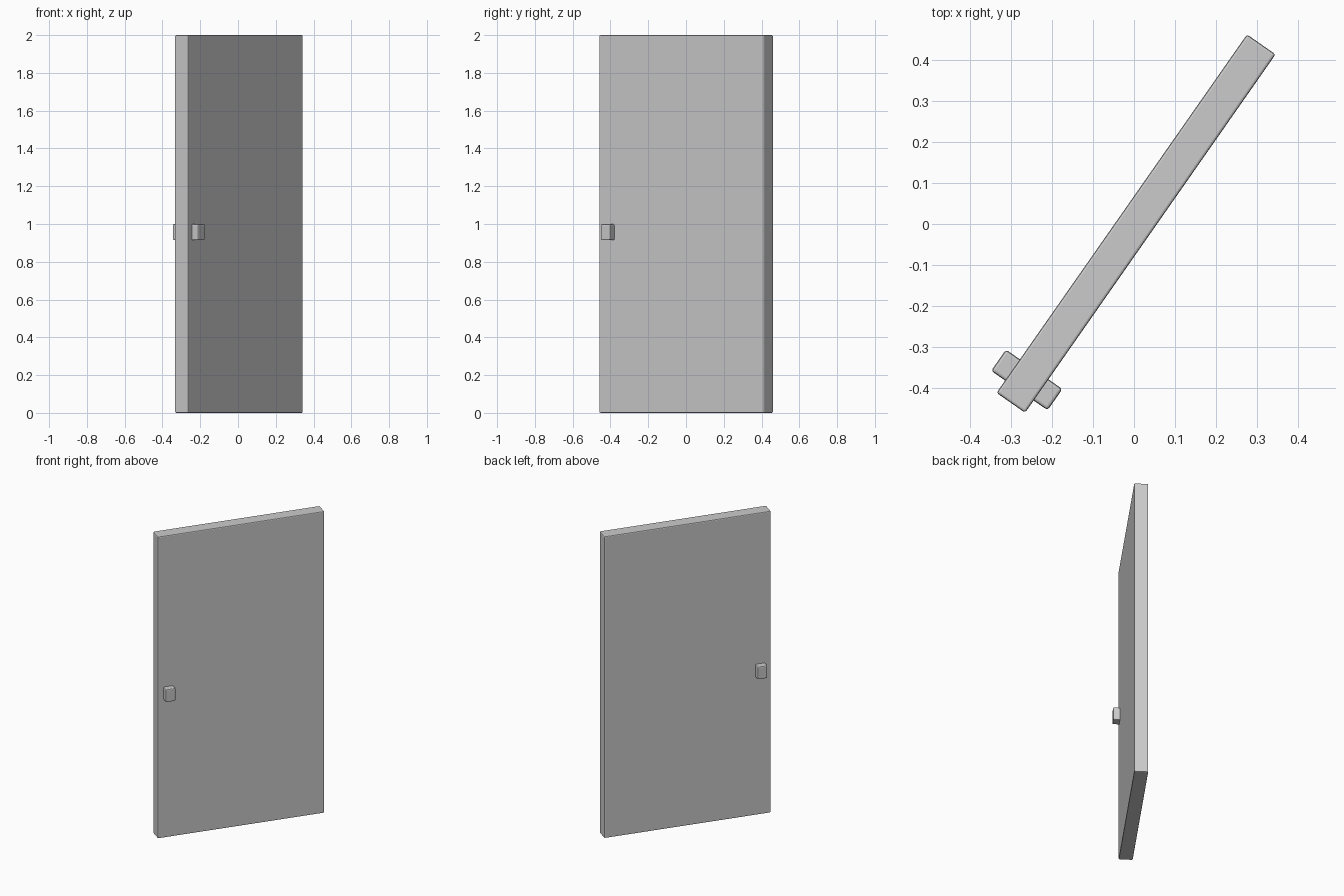
import bpy
from math import radians
from mathutils import Matrix

if "Cube" in bpy.data.objects:
    bpy.data.objects.remove(bpy.data.objects["Cube"])

ANGLE = radians(55.05)          # how far the door stands open
FRAME = Matrix.Translation((0.005, 0.001, 0)) @ Matrix.Rotation(ANGLE, 4, 'Z')


def block(name, size, centre, bevel):
    """Softly bevelled box placed in the door's own frame."""
    bpy.ops.mesh.primitive_cube_add(size=1)
    ob = bpy.context.object
    ob.name = name
    ob.data.transform(Matrix.Diagonal((*size, 1)))
    ob.matrix_world = FRAME @ Matrix.Translation(centre)
    mod = ob.modifiers.new("soft_edges", 'BEVEL')
    mod.width = bevel
    mod.segments = 2
    return ob


# Door slab
block("door_panel", (1.066, 0.085, 2.0), (0, 0, 1.0), 0.006)

# Handle on each face, slightly sunk into the slab
for side, label in ((1, "back"), (-1, "front")):
    block(f"{label}_handle", (0.063, 0.054, 0.085),
          (-0.465, side * 0.057, 0.957), 0.007)
